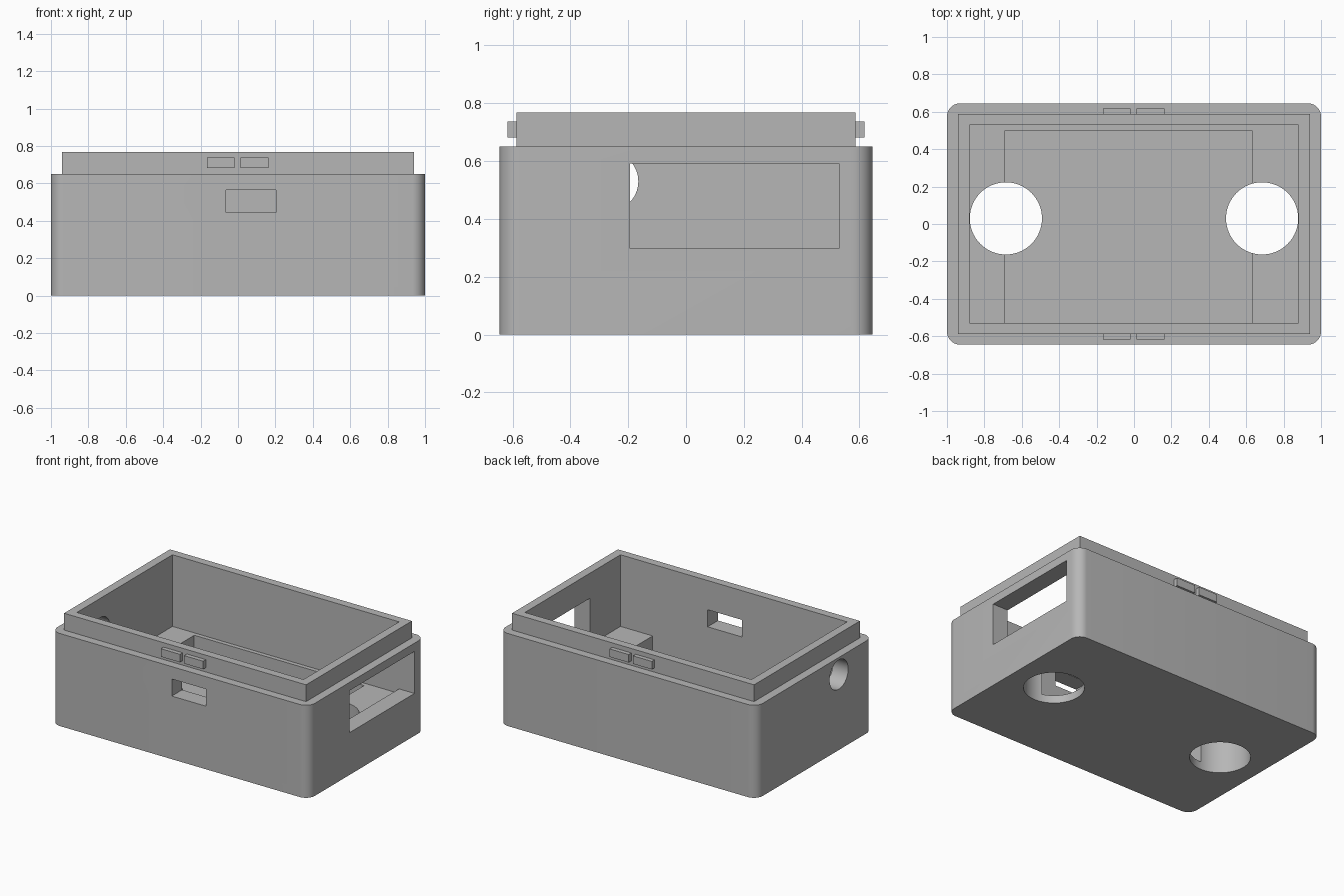
import bpy, bmesh, math
from mathutils import Matrix, Vector

old = bpy.data.objects.get("Cube")
if old:
    bpy.data.objects.remove(old, do_unlink=True)

grey = bpy.data.materials.new("plain_grey")
grey.use_nodes = True
colour = (0.47, 0.47, 0.47, 1)
grey.diffuse_color = colour
grey.node_tree.nodes["Principled BSDF"].inputs["Base Color"].default_value = colour


def finish(name, bm):
    bmesh.ops.recalc_face_normals(bm, faces=bm.faces)
    mesh = bpy.data.meshes.new(name)
    bm.to_mesh(mesh)
    bm.free()
    mesh.materials.append(grey)
    obj = bpy.data.objects.new(name, mesh)
    bpy.context.collection.objects.link(obj)
    return obj


def box(name, x, y, z, corner=0):
    """Box from (min, max) ranges, optionally with rounded upright edges."""
    bm = bmesh.new()
    size = Vector((x[1] - x[0], y[1] - y[0], z[1] - z[0]))
    centre = Vector((sum(x), sum(y), sum(z))) / 2
    bmesh.ops.create_cube(bm, size=1, matrix=Matrix.Translation(centre) @ Matrix.Diagonal((*size, 1)))
    if corner:
        upright = [e for e in bm.edges if abs(e.verts[0].co.z - e.verts[1].co.z) > 0.01]
        bmesh.ops.bevel(bm, geom=upright, offset=corner, segments=10, profile=0.5, affect='EDGES')
    return finish(name, bm)


def cylinder(name, centre, radius, depth, turn=0):
    bm = bmesh.new()
    bmesh.ops.create_cone(bm, cap_ends=True, segments=64, radius1=radius, radius2=radius, depth=depth,
                          matrix=Matrix.Translation(centre) @ Matrix.Rotation(turn, 4, 'Y'))
    return finish(name, bm)


def combine(target, other, operation):
    mod = target.modifiers.new(operation.lower(), 'BOOLEAN')
    mod.operation = operation
    mod.solver = 'EXACT'
    mod.object = other
    bpy.context.view_layer.update()
    result = bpy.data.meshes.new_from_object(target.evaluated_get(bpy.context.evaluated_depsgraph_get()))
    target.modifiers.clear()
    target.data = result
    bpy.data.objects.remove(other, do_unlink=True)


# Outer shell with the stepped rim on top
case = box("case_body", (-1, 1), (-0.645, 0.645), (0, 0.65), corner=0.07)
combine(case, box("rim", (-0.94, 0.94), (-0.587, 0.587), (0.4, 0.768)), 'UNION')

# Main cavity, sunken floor, side window, front slot, floor holes, cable hole
cutters = [
    box("cavity", (-0.88, 0.88), (-0.53, 0.53), (0.265, 1)),
    box("floor_pocket", (-0.69, 0.63), (-0.53, 0.5), (0.055, 0.6)),
    box("side_window", (0.75, 1.2), (-0.193, 0.53), (0.297, 0.592)),
    box("front_slot", (-0.063, 0.203), (-0.8, -0.4), (0.443, 0.563)),
    cylinder("cable_hole", (-1, -0.268, 0.53), 0.103, 0.6, math.pi / 2),
]
for side in (-1, 1):
    cutters.append(cylinder("floor_hole", (side * 0.685, 0.03, 0.1), 0.193, 0.7))
for cutter in cutters:
    combine(case, cutter, 'DIFFERENCE')

case.data.materials.clear()
case.data.materials.append(grey)

# Pairs of snap tabs on the front and back of the rim
for face, side in (("front", -1), ("back", 1)):
    for place, x in (("right", (-0.167, -0.02)), ("left", (0.014, 0.162))):
        y = sorted((side * 0.57, side * 0.617))
        box(f"{face}_{place}_tab", x, y, (0.681, 0.737))

# Smooth the curved walls and keep the edges crisp
bpy.ops.object.select_all(action='DESELECT')
case.select_set(True)
bpy.context.view_layer.objects.active = case
bpy.ops.object.shade_smooth_by_angle(angle=math.radians(30))
